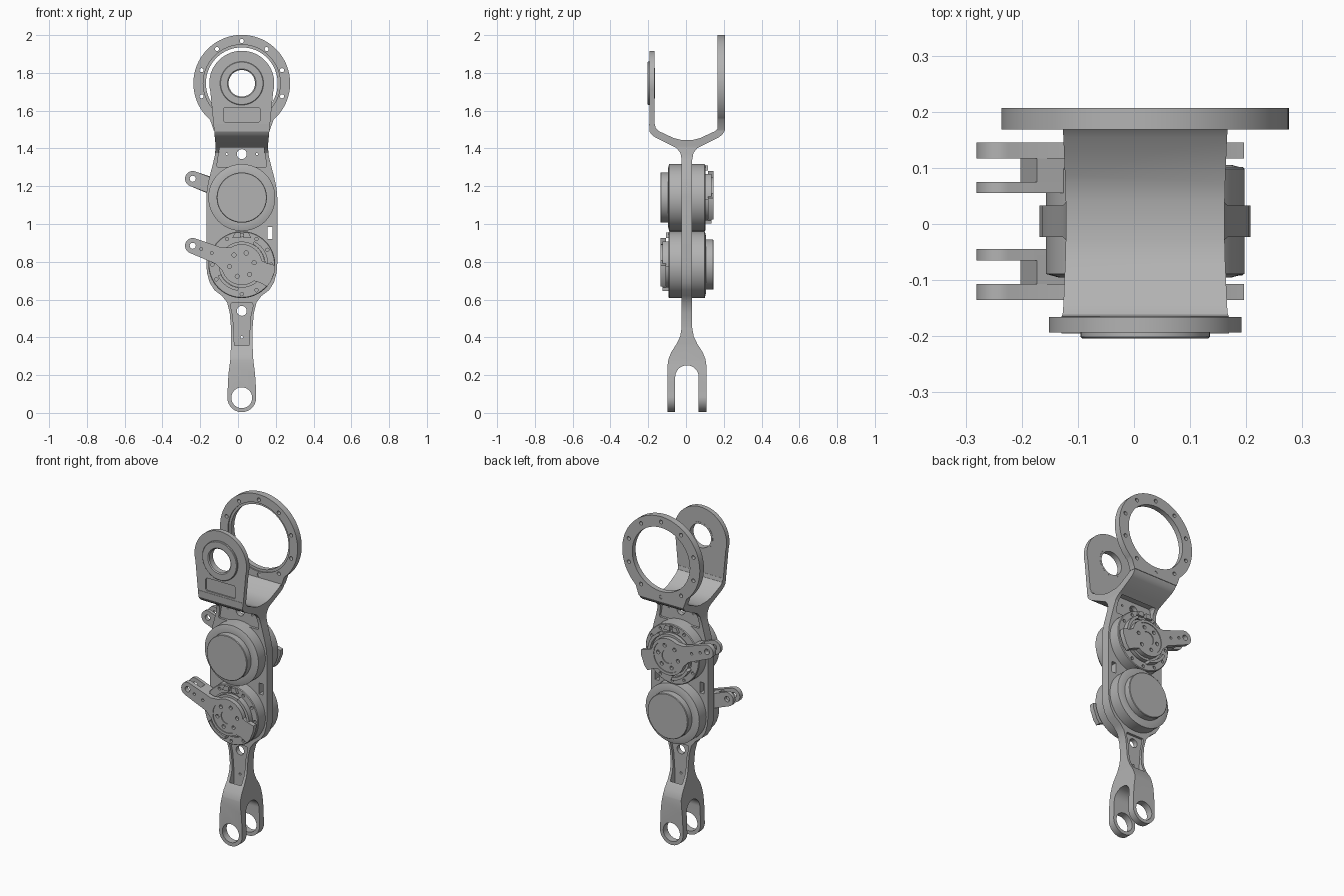
import bpy, bmesh, math
from mathutils import Matrix, Vector

CX, CY = 0.02, 0.005          # mechanical axis of the whole limb
LOW, HIGH, TOP = 0.785, 1.14, 1.745   # heights of the pivots

if "Cube" in bpy.data.objects:
    bpy.data.objects.remove(bpy.data.objects["Cube"])

grey = bpy.data.materials.new("machined_grey")
grey.use_nodes = True
grey.diffuse_color = (0.45, 0.45, 0.45, 1)
grey.node_tree.nodes["Principled BSDF"].inputs["Base Color"].default_value = (0.45, 0.45, 0.45, 1)


def make(name, bm):
    bmesh.ops.recalc_face_normals(bm, faces=bm.faces)
    mesh = bpy.data.meshes.new(name)
    bm.to_mesh(mesh)
    bm.free()
    mesh.materials.append(grey)
    ob = bpy.data.objects.new(name, mesh)
    bpy.context.collection.objects.link(ob)
    return ob


def prism(name, outline, a, b, axis="y"):
    """Extrude an outline of (x, z), or (y, z) for axis x, from a to b."""
    place = (lambda u, v: (u, a, v)) if axis == "y" else (lambda u, v: (a, u, v))
    bm = bmesh.new()
    face = bm.faces.new([bm.verts.new(place(u, v)) for u, v in outline])
    new = bmesh.ops.extrude_face_region(bm, geom=[face])["geom"]
    move = Vector((0, b - a, 0)) if axis == "y" else Vector((b - a, 0, 0))
    bmesh.ops.translate(bm, verts=[g for g in new if isinstance(g, bmesh.types.BMVert)], vec=move)
    return make(name, bm)


def arc(cx, cz, r, start, end, n=32):
    steps = [math.radians(start + (end - start) * i / n) for i in range(n + 1)]
    return [(cx + r * math.cos(t), cz + r * math.sin(t)) for t in steps]


def disc(name, x, z, r, a, b, n=48):
    return prism(name, arc(x, z, r, 0, 360, n)[:-1], a, b)


def lathe(name, profile, side, z):
    """Turn (radius, distance from mid plane) about the y direction."""
    bm = bmesh.new()
    verts = [bm.verts.new((r, 0, d)) for r, d in profile]
    edges = [bm.edges.new(p) for p in zip(verts, verts[1:])]
    bmesh.ops.spin(bm, geom=verts + edges, axis=(0, 0, 1), cent=(0, 0, 0),
                   angle=math.tau, steps=72)
    bmesh.ops.remove_doubles(bm, verts=bm.verts, dist=0.0001)
    turn = Matrix.Rotation(-side * math.pi / 2, 4, "X")
    bm.transform(Matrix.Translation((CX, CY, z)) @ turn)
    return make(name, bm)


def boolean(ob, tools, operation="DIFFERENCE"):
    for tool in tools:
        mod = ob.modifiers.new("cut", "BOOLEAN")
        mod.operation, mod.object, mod.solver = operation, tool, "EXACT"
    graph = bpy.context.evaluated_depsgraph_get()
    mesh = bpy.data.meshes.new_from_object(ob.evaluated_get(graph))
    ob.modifiers.clear()
    ob.data = mesh
    for tool in tools:
        bpy.data.objects.remove(tool)
    return ob


def mirrored(half):
    """Close a half outline of (half width, z) around the limb axis."""
    return [(CX + w, z) for w, z in half] + [(CX - w, z) for w, z in reversed(half)]


def bolts(x, z, radius, r, count, a, b, first=90):
    ring = arc(x, z, radius, first, first + 360, count)[:-1]
    return [disc("bolt_cutter", u, v, r, a, b, 12) for u, v in ring]


# Frame: front outline intersected with the forked side outline
foot = [(u, z) for u, z in arc(0, 0.08, 0.076, -88, 10, 14)]
front = foot + [(0.074, 0.15), (0.07, 0.21), (0.061, 0.28), (0.057, 0.36), (0.058, 0.46),
                (0.064, 0.53), (0.078, 0.585), (0.105, 0.62), (0.145, 0.65), (0.17, 0.69),
                (0.184, 0.74), (0.188, 0.79), (0.188, 1.14), (0.184, 1.19), (0.171, 1.25),
                (0.155, 1.31), (0.143, 1.36), (0.138, 1.41), (0.143, 1.46), (0.15, 1.54)]
outer = [(0.103, 0), (0.103, 0.25), (0.098, 0.285), (0.084, 0.32), (0.055, 0.365),
         (0.036, 0.405), (0.028, 0.45), (0.028, 1.34), (0.034, 1.375), (0.055, 1.402),
         (0.09, 1.42), (0.17, 1.46), (0.188, 1.474), (0.198, 1.49), (0.2, 1.53)]
inner = [(0.17, 1.53), (0.166, 1.508), (0.15, 1.492), (0.07, 1.455), (0.035, 1.446)]
slot = arc(0, 0.19, 0.062, 90, 0, 14) + [(0.062, 0)]
right = slot + outer + inner
side = [(CY + y, z) for y, z in right[1:]] + [(CY - y, z) for y, z in reversed(right[1:])]
side.append((CY, 0.252))

frame = prism("frame", mirrored(front), -0.4, 0.4)
boolean(frame, [prism("side_form", side, -0.5, 0.5, "x")], "INTERSECT")
cuts = [disc("pin_cutter", CX, 0.08, 0.055, -0.4, 0.4),
        disc("eye_cutter", CX, 0.54, 0.026, -0.4, 0.4, 32),
        disc("eye_cutter", CX, 1.37, 0.026, -0.4, 0.4, 32),
        disc("screw_cutter", CX, 0.4, 0.007, -0.4, 0.4, 12),
        prism("slot_cutter", [(0.155, 0.92), (0.182, 0.92), (0.182, 0.985), (0.155, 0.985)], -0.4, 0.4),
        prism("slot_cutter", [(-0.142, 0.92), (-0.115, 0.92), (-0.115, 0.985), (-0.142, 0.985)], 0, 0.4)]
neck_pocket = [(0.03, 0.298), (0.038, 0.306), (0.041, 0.42), (0.047, 0.51), (0.06, 0.57), (0.055, 0.582)]
head_pocket = [(0.128, 1.302), (0.132, 1.31), (0.117, 1.405), (0.108, 1.415)]
for s in (-1, 1):
    for pocket in (neck_pocket, head_pocket):
        cuts.append(prism("pocket_cutter", mirrored(pocket), CY + s * 0.014, CY + s * 0.06))
    for x in (-0.06, 0.1):
        cuts.append(disc("screw_cutter", x, 1.37, 0.006, CY, CY + s * 0.1, 12))
boolean(frame, cuts)

# Front cheek of the yoke, with bearing boss and shallow window
def cheek(r, w):
    return ([(CX + w, 1.5)] + arc(CX, TOP, r, -15, 195, 48) + [(CX - w, 1.5)])

plate = prism("front_cheek", cheek(0.172, 0.147), -0.193, -0.166)
window = [(0.09, 1.54), (0.098, 1.548), (0.098, 1.608), (0.09, 1.616)]
boolean(plate, [disc("bore_cutter", CX, TOP, 0.08, -0.4, 0.4),
                prism("window_cutter", mirrored(window), -0.3, -0.185)])
lathe("bearing_boss", [(0.07, 0.17), (0.07, 0.204), (0.076, 0.209), (0.112, 0.209), (0.115, 0.206),
                       (0.115, 0.19), (0.081, 0.19), (0.081, 0.17), (0.07, 0.17)], -1, TOP)

# Rear ring flange with bolt circle
ring = prism("rear_ring", [(CX + 0.148, 1.495)] + arc(CX, TOP, 0.256, -49, 229, 80)
             + [(CX - 0.148, 1.495)], 0.168, 0.207)
boolean(ring, [disc("bore_cutter", CX, TOP, 0.19, 0, 0.4, 80),
               disc("rebate_cutter", CX, TOP, 0.204, 0, 0.176, 80)]
        + bolts(CX, TOP, 0.224, 0.011, 10, 0, 0.4))


# Drive units: side is the direction (along y) that the crank faces
def drive(label, z, side):
    lathe(label + "_cap", [(0, 0.14), (0.13, 0.14), (0.133, 0.137), (0.133, 0.1), (0.155, 0.1),
                           (0.177, 0.094), (0.177, 0.0), (0, 0)], -side, z)
    body = lathe(label + "_housing", [(0, 0.09), (0.13, 0.09), (0.13, 0.097), (0.173, 0.097),
                                      (0.177, 0.093), (0.177, 0), (0, 0)], side, z)
    at = lambda d: CY + side * d
    boolean(body, bolts(CX, z, 0.156, 0.009, 12, at(0.085), at(0.2)))
    disc(label + "_bearing", CX, z, 0.122, at(0.08), at(0.112))
    # Guard segments around the hub, and the cable connector
    for start, end in ((-5, 62), (205, 262)):
        band = arc(CX, z, 0.14, start, end, 20) + arc(CX, z, 0.123, end, start, 20)
        prism(label + "_guard", band, at(0.09), at(0.13))
    for s in (-1, 1):
        prism(label + "_connector", [(CX + s * 0.008, z + 0.142), (CX + s * 0.05, z + 0.142),
                                     (CX + s * 0.035, z + 0.17), (CX + s * 0.008, z + 0.17)],
              at(0.09), at(0.112))

    # Crank: outline along u, then turned to the lever direction
    reach, turn = 0.278, math.radians(159)
    def aim(points):
        c, s = math.cos(turn), math.sin(turn)
        return [(CX + u * c - v * s, z + u * s + v * c) for u, v in points]
    tip = arc(reach, 0, 0.041, -90, 90, 20)
    hub = arc(0, 0, 0.108, 38, 148, 20)
    lug = [(-0.12, 0.055), (-0.166, 0.06), (-0.176, 0.03)]
    upper = [(0.13, 0.046)] + hub + lug
    outline = tip + upper + [(u, -v) for u, v in reversed(upper)]
    crank = prism(label + "_crank", aim(outline), at(0.112), at(0.14))
    pin = aim([(reach, 0)])[0]
    hole = lambda: disc("pin_cutter", *pin, 0.016, at(0.02), at(0.2), 24)
    boolean(crank, [hole(), disc("hub_cutter", CX, z, 0.04, at(0.132), at(0.2)),
                    disc("face_cutter", CX, z, 0.092, at(0.136), at(0.2))]
            + [disc("screw_cutter", *aim([(u, 0)])[0], 0.008, at(0.12), at(0.2), 12) for u in (0.17, 0.23)]
            + bolts(CX, z, 0.066, 0.011, 6, at(0.12), at(0.2), 129))
    # Inner clevis leaf and the web joining the two leaves
    leaf = prism(label + "_clevis_leaf", aim(tip + [(0.165, 0.041), (0.165, -0.041)]), at(0.05), at(0.07))
    boolean(leaf, [hole()])
    web = [(0.222, 0.041), (0.165, 0.041), (0.165, -0.041), (0.222, -0.041)]
    prism(label + "_clevis_web", aim(web), at(0.06), at(0.12))


drive("lower_drive", LOW, -1)
drive("upper_drive", HIGH, 1)

# Smooth the turned surfaces and keep machined edges crisp
bpy.ops.object.select_all(action="DESELECT")
for ob in bpy.context.collection.objects:
    if ob.type == "MESH" and ob.data.materials and ob.data.materials[0] == grey:
        ob.select_set(True)
        bpy.context.view_layer.objects.active = ob
bpy.ops.object.shade_smooth_by_angle(angle=math.radians(28))
